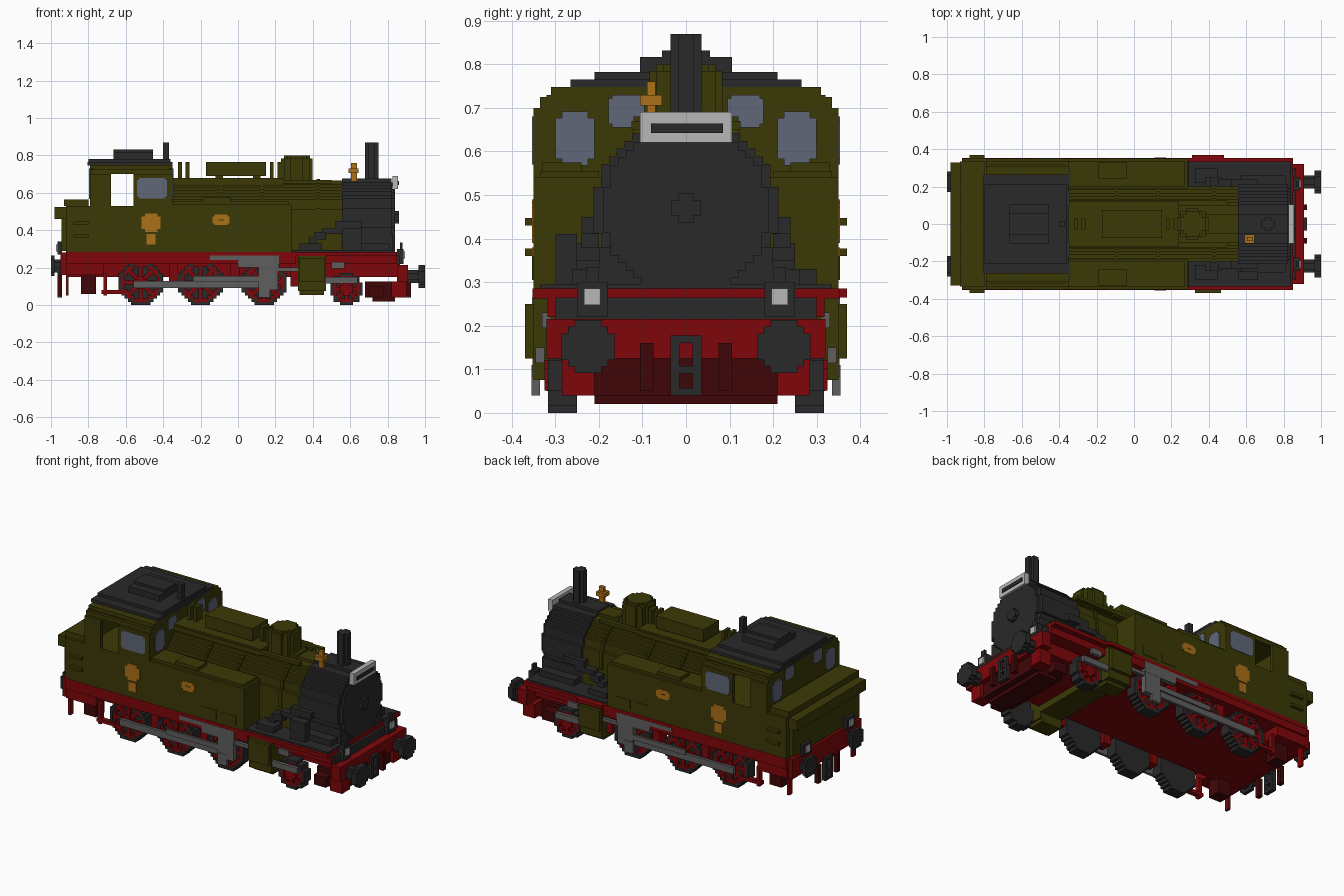
import bpy
import bmesh
import math

cube = bpy.data.objects.get("Cube")
if cube:
    bpy.data.objects.remove(cube, do_unlink=True)

UNIT = 0.0172  # block size used for all stepped shapes


def material(name, *srgb):
    linear = [((c / 255 + 0.055) / 1.055) ** 2.4 for c in srgb]
    mat = bpy.data.materials.new(name)
    mat.use_nodes = True
    mat.diffuse_color = (*linear, 1)
    shader = mat.node_tree.nodes["Principled BSDF"]
    shader.inputs["Base Color"].default_value = (*linear, 1)
    shader.inputs["Roughness"].default_value = 0.8
    return mat


olive = material("olive paint", 59, 57, 6)
dark = material("dark grey metal", 41, 41, 42)
red = material("red frame paint", 126, 6, 9)
dark_red = material("dark red paint", 64, 6, 8)
steel = material("steel grey", 95, 95, 95)
glass = material("blue grey glass", 96, 103, 120)
brass = material("brass", 172, 112, 24)
pale = material("pale grey", 183, 183, 183)


def add_box(bm, spans):
    """Add one box given its x, y and z spans."""
    verts = bmesh.ops.create_cube(bm, size=1)["verts"]
    for v in verts:
        for axis, (low, high) in enumerate(spans):
            v.co[axis] = low + (v.co[axis] + 0.5) * (high - low)


def build(name, mat, blocks, mirror=False):
    """Join blocks into one object, optionally mirrored across the centre line."""
    bm = bmesh.new()
    for spans in blocks:
        add_box(bm, spans)
        if mirror:
            x, (low, high), z = spans
            add_box(bm, (x, (-high, -low), z))
    mesh = bpy.data.meshes.new(name)
    bm.to_mesh(mesh)
    bm.free()
    mesh.materials.append(mat)
    obj = bpy.data.objects.new(name, mesh)
    bpy.context.collection.objects.link(obj)
    return obj


def box(name, mat, x, y, z, mirror=False):
    return build(name, mat, [(x, y, z)], mirror)


def disc_rows(axis, centre, radius, span, hole=0):
    """Rows of blocks forming a stepped disc or ring along the given axis."""
    a, b = [i for i in range(3) if i != axis]
    count = max(1, round(radius / UNIT))
    step = radius / count
    rows = []
    for i in range(-count, count):
        mid = (i + 0.5) * step
        outer = round(math.sqrt(radius ** 2 - mid ** 2) / step) * step
        inner = round(math.sqrt(max(0, hole ** 2 - mid ** 2)) / step) * step
        pieces = [(-outer, -inner), (inner, outer)] if inner else [(-outer, outer)]
        for low, high in pieces:
            spans = [None] * 3
            spans[axis] = span
            spans[a] = (centre[0] + low, centre[0] + high)
            spans[b] = (centre[1] + i * step, centre[1] + (i + 1) * step)
            rows.append(tuple(spans))
    return rows


def disc(name, mat, axis, centre, radius, span, mirror=False, hole=0):
    return build(name, mat, disc_rows("xyz".index(axis), centre, radius, span, hole), mirror)


def pane(x, y, z, cut_y, cut_z, cut_x=0):
    """Two crossed plates that give a window with cut corners."""
    return [((x[0] + cut_x, x[1] - cut_x), (y[0] + cut_y, y[1] - cut_y), z),
            (x, y, (z[0] + cut_z, z[1] - cut_z))]


# Frame, running board and buffer beams
box("main_frame", red, (-.92, .86), (-.235, .235), (.15, .25))
box("running_board", red, (-.92, .85), (-.352, .352), (.263, .285))
box("valance", red, (-.92, .31), (-.35, .35), (.22, .263))
box("front_valance", red, (.31, .85), (-.318, .318), (.22, .263))
box("rear_frame_box", red, (-.92, -.72), (-.34, .34), (.16, .28))
box("rear_beam", red, (-.95, -.92), (-.33, .33), (.16, .28))
box("front_beam", red, (.85, .91), (-.32, .32), (.125, .215))
box("front_beam_face", dark, (.85, .865), (-.3, .3), (.215, .265))
box("front_deck", dark, (.29, .84), (-.335, .335), (.28, .295))
box("cylinder_cover", red, (.31, .48), (.33, .37), (.265, .285))
box("front_truck", dark_red, (.68, .88), (-.21, .21), (.04, .125))
box("front_truck_foot", dark_red, (.72, .84), (-.21, .21), (.02, .04))
box("front_truck_side", dark_red, (.7, .78), (.21, .27), (.04, .1), True)
box("front_guard", red, (.82, .9), (.21, .285), (.04, .125), True)

# Boiler and smokebox
AXIS = (0, .465)
disc("boiler", olive, "x", AXIS, .2, (-.36, .56))
for x in (-.1, .12, .42):
    disc("boiler_band", olive, "x", AXIS, .208, (x, x + UNIT))
disc("smokebox", dark, "x", AXIS, .212, (.555, .82))
disc("smokebox_door", dark, "x", AXIS, .19, (.82, .84))
disc("door_handle", dark, "x", (0, .47), .034, (.84, .86))
build("smokebox_saddle", dark, [((.55, .83), (-.2, .2), (.28, .38)),
                                ((.57, .81), (-.26, .26), (.28, .33))])
box("firebox_cradle", olive, (-.36, .55), (-.2, .2), (.28, .42))

# Chimney, dome, sand box and bell
disc("chimney", dark, "z", (.715, 0), .035, (.64, .87))
disc("dome", olive, "z", (.315, 0), .084, (.62, .785))
disc("dome_cap", olive, "z", (.315, 0), .069, (.785, .8))
box("sand_box", olive, (-.17, .15), (-.075, .075), (.69, .765))
build("sand_box_feet", olive, [((x, x + .04), (-.06, .06), (.65, .7)) for x in (-.12, .08)])
box("boiler_top_plate", olive, (-.35, .24), (-.12, .12), (.64, .68))
box("boiler_pipe", olive, (-.35, .5), (.1, .125), (.65, .67), True)
build("boiler_valves", olive, [((x, x + .02), (-.03, .03), (.65, .765)) for x in (-.32, -.28, .17, .21)])
build("bell", brass, [((.605, .635), (-.09, -.07), (.66, .76)),
                      ((.59, .645), (-.105, -.055), (.705, .73))])
box("front_plate", pale, (.825, .855), (-.105, .105), (.62, .69))
box("front_plate_stripe", dark, (.855, .86), (-.08, .085), (.642, .664))

# Side tanks with fillers, lower panels and pipes
box("side_tank", olive, (-.36, .285), (.19, .35), (.285, .54), True)
box("tank_top_edge", olive, (-.36, .27), (.2, .335), (.54, .555), True)
box("tank_filler", olive, (-.19, -.04), (.24, .33), (.55, .575), True)
build("tank_panel", olive, [((x, x + .1), (.35, .353), (.305, .36)) for x in (0, .13)], True)
build("steam_pipe", dark, [((.38, .42), (.2, .25), (.31, .36)),
                           ((.41, .47), (.2, .25), (.35, .39)),
                           ((.45, .58), (.2, .24), (.38, .41)),
                           ((.52, .66), (.2, .24), (.41, .45))], True)
box("pump", dark, (.56, .66), (-.3, -.25), (.29, .41))
box("valve_chest", dark, (.33, .45), (.22, .3), (.29, .33), True)

# Cab and bunker
box("cab_lower", olive, (-.92, -.35), (-.35, .35), (.285, .53))
box("bunker", olive, (-.93, -.8), (-.335, .335), (.53, .565))
box("bunker_rear", olive, (-.945, -.92), (-.32, .32), (.29, .46))
box("bunker_flare", olive, (-.98, -.92), (-.33, .33), (.46, .525))
for x in (-.79, -.37):
    wall = [(.35, .53, .69), (.335, .69, .71), (.32, .71, .73), (.3, .73, .745)]
    build("cab_end_wall", olive, [((x, x + .02), (-w, w), (low, high)) for w, low, high in wall])
box("cab_rear_post", olive, (-.79, -.68), (.33, .35), (.53, .7), True)
box("cab_window_panel", olive, (-.56, -.35), (.33, .35), (.53, .7), True)
box("cab_door_lintel", olive, (-.79, -.35), (.315, .335), (.7, .725), True)
box("cab_roof_edge", olive, (-.79, -.35), (-.31, .31), (.725, .748))
box("cab_roof", dark, (-.805, -.35), (-.265, .265), (.745, .765))
box("cab_roof_top", dark, (-.8, -.36), (-.21, .21), (.765, .782))
box("roof_vent", dark, (-.665, -.455), (-.105, .105), (.78, .817))
box("roof_vent_lid", dark, (-.665, -.455), (-.055, .055), (.817, .832))
box("whistle", dark, (-.4, -.37), (-.017, .017), (.78, .87))
build("cab_steps", olive, [((-.88, -.8), (.35, .37), (z, z + UNIT)) for z in (.36, .43)], True)

# Cab windows
for x in (-.796, -.353):
    panes = pane((x, x + .008), (.21, .3), (.568, .692), .015, .015)
    panes += pane((x, x + .008), (.095, .178), (.655, .73), .008, .008)
    build("cab_end_windows", glass, panes, True)
build("cab_side_window", glass,
      pane((-.54, -.38), (.347, .353), (.57, .68), 0, .01, .01), True)

# Brass plates on both sides
disc("round_plate", brass, "y", (-.465, .44), .05, (.347, .353), True)
box("small_plate", brass, (-.49, -.44), (.347, .353), (.325, .38), True)
build("maker_plate", brass, pane((-.135, -.045), (.347, .353), (.427, .483), 0, .01, .01), True)
box("maker_plate_bar", olive, (-.105, -.075), (.353, .354), (.452, .458), True)

# Wheels: dark tyre and backing, red rim ring, spokes and hub
for x, radius in ((-.52, .12), (-.2, .12), (.14, .12), (.58, .086)):
    hub = (x, radius)
    disc("wheel_back", dark, "y", hub, radius, (.25, .3), True)
    disc("wheel_tyre", dark, "y", hub, radius, (.3, .317), True, radius - UNIT)
    disc("wheel_rim", red, "y", hub, radius - UNIT, (.3, .315), True, radius - 2 * UNIT)
    disc("wheel_hub", red, "y", hub, .035, (.3, .325), True)
    for turn in range(4):
        for side in (1, -1):
            reach = radius - UNIT
            spoke = box("wheel_spoke", red, (-reach, reach), (-.007, .007), (-.011, .011))
            spoke.location = (x, side * .307, radius)
            spoke.rotation_euler.y = turn * math.pi / 4

# Rods, crosshead and valve gear
box("coupling_rod", steel, (-.56, .18), (.325, .342), (.09, .13), True)
box("connecting_rod", steel, (-.24, .2), (.338, .352), (.125, .155), True)
build("crosshead", steel, [((.11, .17), (.335, .355), (.04, .11)),
                           ((.11, .215), (.32, .352), (.08, .23))], True)
box("valve_gear", steel, (0, .22), (.325, .353), (.2, .265), True)
box("radius_rod", steel, (-.15, .05), (.325, .353), (.24, .265), True)
box("slide_bar", steel, (.2, .33), (.325, .345), (.18, .2), True)
box("front_rod", steel, (.47, .64), (.325, .345), (.115, .15), True)
box("valve_rod", steel, (.5, .57), (.31, .33), (.195, .23), True)
build("brake_hanger", red, [((x, x + .05), (.24, .31), (.1, .23)) for x in (-.37, -.04, .28)], True)

# Cylinders
box("cylinder_centre", olive, (.32, .47), (-.3, .3), (.11, .25))
box("cylinder", olive, (.32, .47), (.22, .35), (.075, .263), True)
box("cylinder_foot", olive, (.33, .46), (.22, .32), (.055, .075), True)
box("cylinder_jacket", olive, (.325, .465), (.35, .37), (.125, .25), True)

# Buffers at both ends
disc("front_buffer_disc", dark, "x", (.225, .152), .061, (.965, 1), True)
disc("front_buffer_stem", dark, "x", (.225, .152), .035, (.9, .97), True)
disc("rear_buffer_disc", dark, "x", (.225, .21), .055, (-1, -.98), True)
disc("rear_buffer_stem", dark, "x", (.225, .21), .035, (-.98, -.94), True)

# Lamps, couplings and steps
box("front_lamp", dark, (.85, .885), (.18, .25), (.22, .3), True)
disc("front_lamp_lens", pale, "x", (.215, .267), .019, (.885, .893), True)
box("front_lamp_post", dark, (.865, .88), (.2, .23), (.3, .335), True)
box("rear_lamp", dark, (-.965, -.94), (.17, .25), (.27, .34), True)
disc("rear_lamp_lens", pale, "x", (.21, .305), .019, (-.973, -.965), True)
for name, x in (("front_coupling", (.9, .925)), ("rear_coupling", (-.965, -.94))):
    bars = [(x, (-.035, .035), (z, z + UNIT)) for z in (.04, .09, .16)]
    build(name, dark, bars + [(x, (side, side + .02), (.04, .175)) for side in (-.035, .015)])
    build(name + "_hose", dark_red, [(x, (.075, .105), (.05, .16))], True)
build("rear_step", red, [((-.92, -.905), (.29, .32), (.05, .17)),
                         ((-.72, -.7), (.29, .32), (.05, .17)),
                         ((-.73, -.6), (.29, .32), (.06, .08))], True)
box("rear_brake_box", dark_red, (-.84, -.76), (.2, .28), (.06, .16), True)
